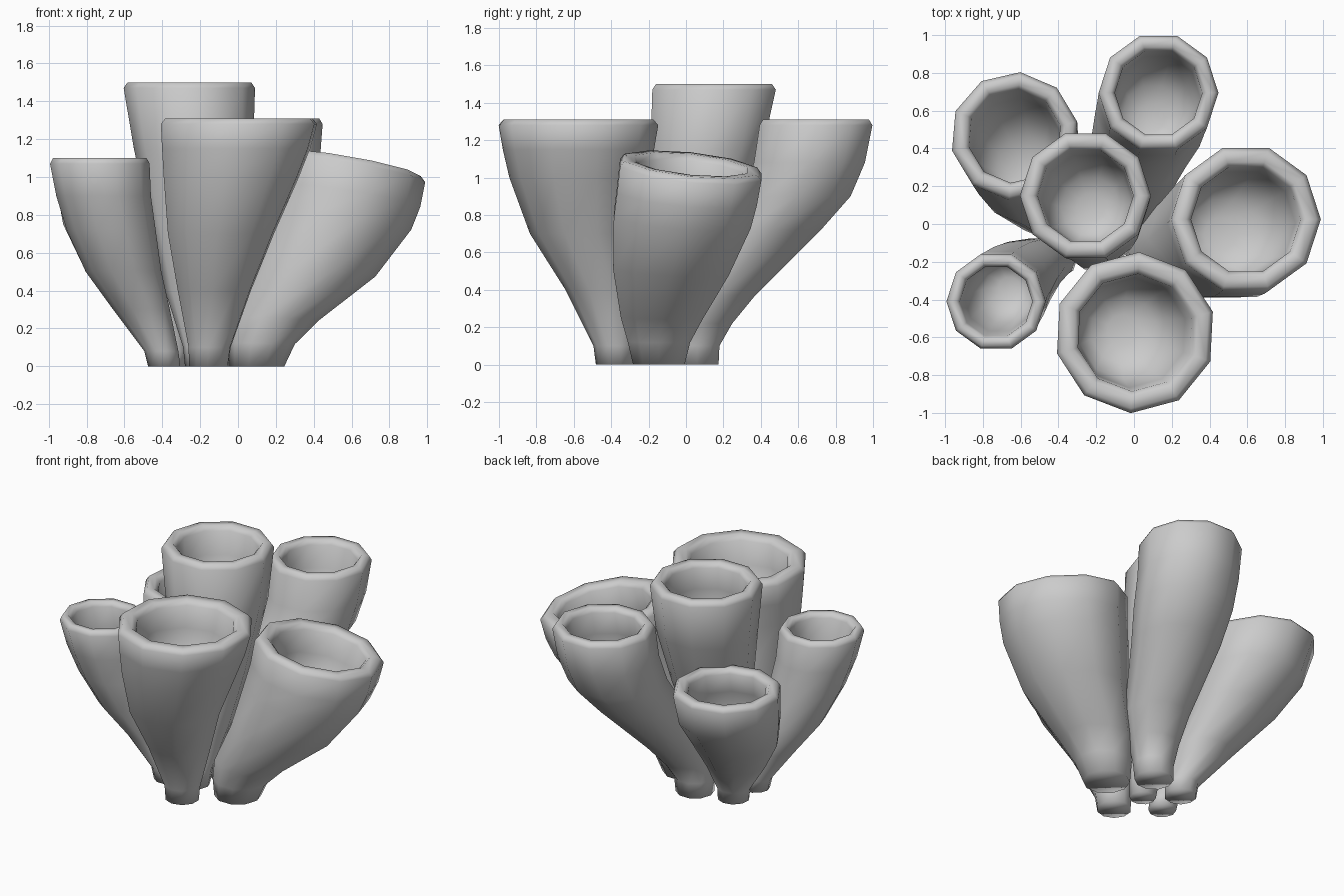
import bpy, bmesh, math

if "Cube" in bpy.data.objects:
    bpy.data.objects.remove(bpy.data.objects["Cube"])

SIDES = 10


def sample(rings, z):
    """Centre and radius of a tube at height z."""
    for a, b in zip(rings, rings[1:]):
        if z <= b[2]:
            t = (z - a[2]) / (b[2] - a[2])
            return [p + (q - p) * t for p, q in zip(a, b)]
    return list(rings[-1])


def tube(name, rings, turn=0, tilt=(0, 0), depth=0.42):
    bm = bmesh.new()
    x, y, top, r = rings[-1]
    sections = [tuple(s) for s in rings]
    # bevelled lip
    lip = 0.03
    sections += [(x, y, top + lip, r * 0.94), (x, y, top + lip, r * 0.80),
                 (x, y, top, r * 0.73)]
    # hollow following the tube, rounded at the bottom
    for k, f in ((0.35, 0.73), (0.75, 0.70), (0.93, 0.52), (1.0, 0.25)):
        cx, cy, cz, cr = sample(rings, top - depth * k)
        sections.append((cx, cy, cz, cr * f))

    loops = []
    for cx, cy, cz, cr in sections:
        w = cz / top
        loop = []
        for i in range(SIDES):
            a = math.radians(turn) + math.tau * i / SIDES
            dx, dy = cr * math.cos(a), cr * math.sin(a)
            dz = -w * (tilt[0] * dx + tilt[1] * dy)
            loop.append(bm.verts.new((cx + dx, cy + dy, cz + dz)))
        loops.append(loop)
    for lo, hi in zip(loops, loops[1:]):
        for i in range(SIDES):
            j = (i + 1) % SIDES
            bm.faces.new((lo[i], lo[j], hi[j], hi[i]))
    bm.faces.new(loops[0][::-1])
    bm.faces.new(loops[-1])
    bmesh.ops.recalc_face_normals(bm, faces=bm.faces)
    for f in bm.faces:
        f.smooth = True

    me = bpy.data.meshes.new(name)
    bm.to_mesh(me)
    bm.free()
    ob = bpy.data.objects.new(name, me)
    bpy.context.collection.objects.link(ob)


# each ring: x, y, z, radius
tube("front_tube", [(-.155, -.375, 0, .107), (-.15, -.38, .1, .115),
                    (-.125, -.445, .4, .2), (-.09, -.545, .7, .29),
                    (-.035, -.575, 1.0, .37), (-.01, -.575, 1.15, .405),
                    (.005, -.575, 1.28, .427)], turn=15)
tube("right_tube", [(.1, -.145, 0, .145), (.125, -.145, .12, .175),
                    (.195, -.13, .25, .23), (.4, -.08, .5, .325),
                    (.53, -.02, .77, .385), (.57, .005, .9, .393),
                    (.592, .025, 1.04, .397)],
     tilt=(.17, .1))
tube("centre_tube", [(-.2, -.155, 0, .08), (-.2, -.14, .1, .09),
                     (-.205, -.07, .4, .18), (-.215, .02, .75, .25),
                     (-.235, .11, 1.15, .315), (-.257, .15, 1.47, .347)])
tube("back_tube", [(-.11, .06, 0, .12), (-.105, .06, .1, .125),
                   (-.075, .1, .22, .155), (-.03, .18, .37, .2),
                   (.05, .46, .72, .275), (.1, .59, .9, .305),
                   (.12, .66, 1.08, .312), (.13, .695, 1.28, .317)])
tube("back_left_tube", [(-.365, .01, 0, .1), (-.37, .015, .08, .105),
                        (-.455, .11, .3, .19), (-.56, .27, .55, .275),
                        (-.61, .4, .75, .322), (-.632, .465, .97, .34)],
     turn=13, depth=.38)
tube("left_tube", [(-.39, -.195, 0, .085), (-.405, -.195, .08, .09),
                   (-.51, -.22, .3, .15), (-.605, -.285, .5, .2),
                   (-.67, -.345, .72, .235), (-.71, -.385, .9, .25),
                   (-.73, -.41, 1.07, .263)],
     depth=.38)
